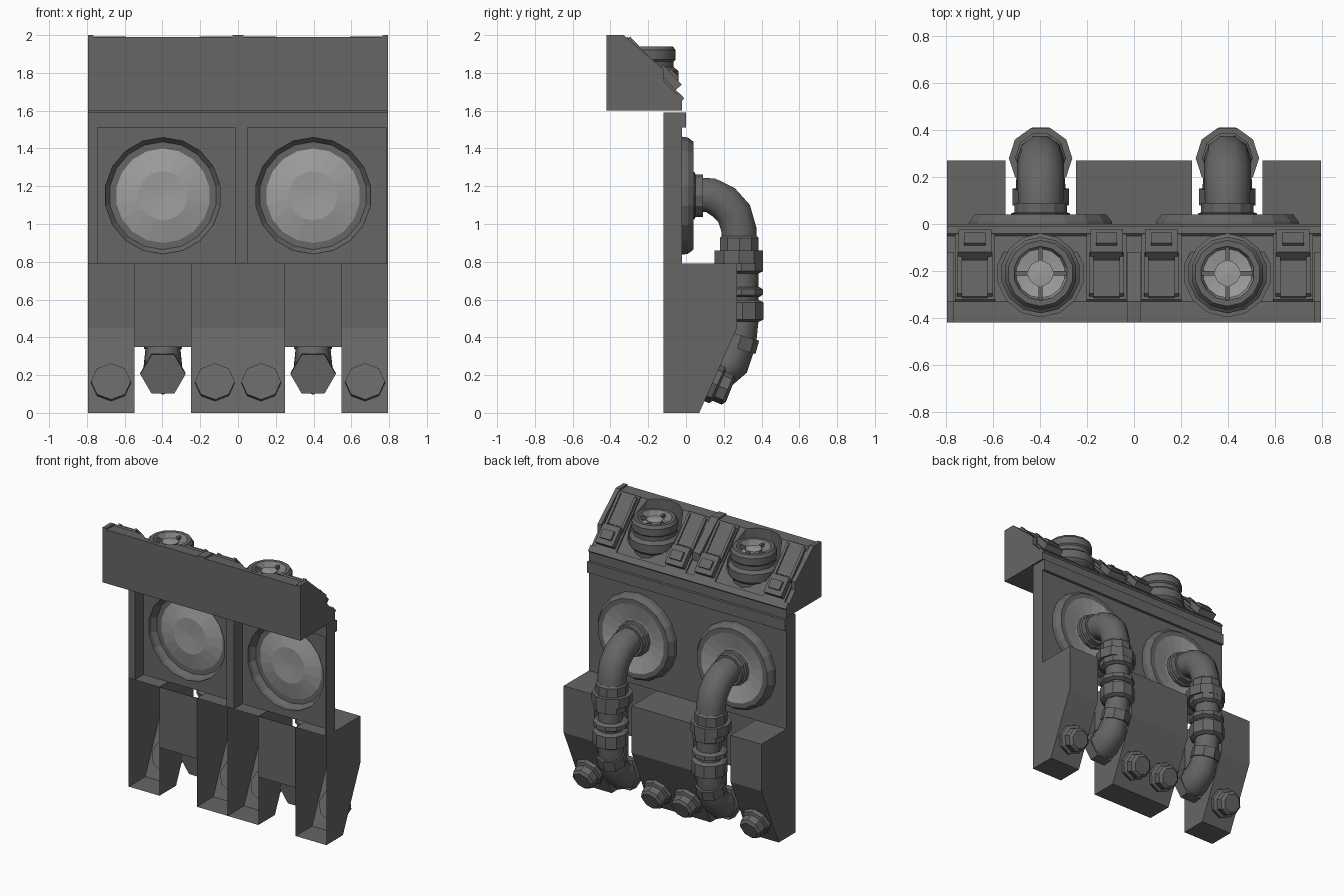
import bpy, bmesh, math
from mathutils import Vector

if "Cube" in bpy.data.objects:
    bpy.data.objects.remove(bpy.data.objects["Cube"])

H = 0.3975            # half width of one module


def material(name, rgb):
    m = bpy.data.materials.new(name)
    m.diffuse_color = (*rgb, 1)
    m.use_nodes = True
    m.node_tree.nodes["Principled BSDF"].inputs["Base Color"].default_value = m.diffuse_color
    return m


DARK = material("dark_metal", (.135, .132, .126))
BRIGHT = material("bright_metal", (.34, .34, .34))


def finish(name, bm, smooth=None, mat=DARK):
    bmesh.ops.remove_doubles(bm, verts=bm.verts, dist=1e-5)
    bmesh.ops.recalc_face_normals(bm, faces=bm.faces)
    me = bpy.data.meshes.new(name)
    bm.to_mesh(me)
    bm.free()
    me.materials.append(mat)
    ob = bpy.data.objects.new(name, me)
    bpy.context.collection.objects.link(ob)
    bpy.ops.object.select_all(action='DESELECT')
    ob.select_set(True)
    bpy.context.view_layer.objects.active = ob
    if smooth:
        bpy.ops.object.shade_smooth_by_angle(angle=math.radians(smooth))
    return ob


def prism(name, prof, x0, x1, skip=None):
    """Extrude a (y, z) profile along x; skip = index of a side left open."""
    bm = bmesh.new()
    a = [bm.verts.new((x0, y, z)) for y, z in prof]
    b = [bm.verts.new((x1, y, z)) for y, z in prof]
    bm.faces.new(a)
    bm.faces.new(b[::-1])
    n = len(prof)
    for i in range(n):
        if i != skip:
            j = (i + 1) % n
            bm.faces.new((a[i], a[j], b[j], b[i]))
    return finish(name, bm)


def box(name, x0, x1, y0, y1, z0, z1):
    return prism(name, [(y0, z0), (y1, z0), (y1, z1), (y0, z1)], x0, x1)


def loft(rings):
    bm = bmesh.new()
    vs = [[bm.verts.new(p) for p in r] for r in rings]
    n = len(vs[0])
    for r, s in zip(vs, vs[1:]):
        for i in range(n):
            j = (i + 1) % n
            bm.faces.new((r[i], r[j], s[j], s[i]))
    return bm, vs


def lathe(name, prof, c, axis, sides, smooth=None, mat=DARK):
    """Spin a (radius, height) profile about z or y."""
    rings = []
    for r, h in prof:
        ring = []
        for i in range(sides):
            t = 2 * math.pi * (i + 0.5) / sides
            u, v = r * math.cos(t), r * math.sin(t)
            ring.append(Vector(c) + Vector((u, v, h) if axis == 'z' else (u, h, v)))
        rings.append(ring)
    return finish(name, loft(rings)[0], smooth, mat)


def tube(name, cx, path, sides=10, smooth=None):
    """Sweep circles along a path of (y, z, radius) points."""
    rings = []
    for k, (y, z, r) in enumerate(path):
        p, q = path[max(k - 1, 0)], path[min(k + 1, len(path) - 1)]
        d = Vector((0, q[0] - p[0], q[1] - p[1])).normalized()
        side = Vector((0, -d.z, d.y))
        rings.append([Vector((cx, y, z)) + r * (math.cos(t) * Vector((1, 0, 0)) + math.sin(t) * side)
                      for t in (2 * math.pi * i / sides for i in range(sides))])
    bm, vs = loft(rings)
    bm.faces.new(vs[0])
    bm.faces.new(vs[-1])
    return finish(name, bm, smooth)


def slope(t, h):
    """Point (y, z) at fraction t down the sloped console top, raised by h."""
    return (-0.33 + 0.31 * t + 0.74 * h, 1.985 - 0.33 * t + 0.67 * h)


def slab(name, t0, t1, h, x0, x1):
    return prism(name, [slope(t0, -0.02), slope(t1, -0.02), slope(t1, h), slope(t0, h)], x0, x1)


def wall(name, cx):
    """Back wall with a round opening for the dish."""
    bm = bmesh.new()
    for pts in ([(cx - H, .79), (cx + H, .79), (cx + H, 1.6), (cx - H, 1.6)],
                [(cx + .308 * math.cos(math.pi * i / 9 + math.pi / 18),
                  1.15 + .308 * math.sin(math.pi * i / 9 + math.pi / 18)) for i in range(18)]):
        v = [bm.verts.new((x, -0.02, z)) for x, z in pts]
        for i in range(len(v)):
            bm.edges.new((v[i - 1], v[i]))
    bmesh.ops.triangle_fill(bm, edges=bm.edges[:], use_beauty=True)
    return finish(name, bm)


for cx in (-H, H):
    # Wall section
    wall("back_wall", cx)
    box("left_post", cx - H, cx - H + .05, -.12, -.02, .79, 1.51)
    box("right_post", cx + H - .012, cx + H, -.12, -.02, .79, 1.51)
    box("wall_ledge", cx - H, cx + H, -.12, 0, 1.51, 1.59)

    # Dish set in the wall
    lathe("dish_rim", [(.312, -.02), (.308, .01), (.285, .04), (.25, .04)], (cx, 0, 1.15), 'y', 18)
    lathe("dish", [(.25, .04), (.13, .012), (0, .02)], (cx, 0, 1.15), 'y', 18, mat=BRIGHT)

    # Hollow base blocks, open at the front, each with a bolt
    for s in (-1, 1):
        xs = sorted((cx + s * H, cx + s * .15))
        prism("base_block", [(-.12, 0), (.07, 0), (.27, .45), (.27, .79), (-.12, .79)], *xs, skip=4)
        bx = cx + s * .275
        tube("bolt", bx, [(.12, .167, .105), (.165, .147, .105), (.175, .142, .085),
                          (.22, .123, .085), (.235, .117, .065)], 8)
    box("slot_panel", cx - .15, cx + .15, -.12, -.115, .35, .79)

    # Pipe from the dish down into the slot
    tube("pipe_flange", cx, [(.02, 1.15, .125), (.045, 1.15, .125), (.05, 1.15, .112), (.09, 1.15, .112)], 12)
    tube("pipe_elbow", cx, [(.05, 1.155, .095), (.13, 1.152, .097), (.2, 1.115, .1), (.255, 1.055, .1),
                            (.28, .97, .098), (.283, .84, .1)], 10, 50)
    tube("pipe_neck", cx, [(.282, .94, .095), (.282, .925, .108), (.282, .85, .108)], 10)
    tube("pipe_collar", cx, [(.28, .86, .135), (.28, .79, .135)], 10)
    tube("pipe_lower", cx, [(.29, .8, .095), (.3, .72, .085), (.3, .5, .085), (.285, .38, .088),
                            (.24, .27, .1), (.17, .215, .105), (.09, .2, .105)], 8, 50)
    for y, z, w in ((.295, .77, .02), (.295, .64, .015), (.298, .54, .045)):
        tube("pipe_ring", cx, [(y, z + w + .012, .095), (y, z + w, .118), (y, z - w, .118),
                               (y, z - w - .012, .095)], 10)
    tube("pipe_bend_ring", cx, [(.293, .41, .098), (.272, .34, .1)], 8)
    tube("pipe_end", cx, [(.15, .212, .12), (.08, .205, .12)], 6)

    # Console with sloped top, hollowed round the cap
    cy = -.21
    body = prism("console_body", [(-.42, 1.6), (-.42, 1.99), slope(0, 0), slope(1, 0), (-.02, 1.6)],
                 cx - H, cx + H)
    cutter = lathe("cap_cutter", [(0, 1.76), (.185, 1.76), (.185, 2.1), (0, 2.1)], (cx, cy, 0), 'z', 14)
    cutter.hide_render = True
    mod = body.modifiers.new("cap_well", 'BOOLEAN')
    mod.operation, mod.object, mod.solver = 'DIFFERENCE', cutter, 'EXACT'
    bpy.context.view_layer.objects.active = body
    bpy.ops.object.modifier_apply(modifier=mod.name)
    bpy.data.objects.remove(cutter)
    for x0, x1 in ((cx - H, cx - H + .03), (cx + H - .03, cx + H)):
        prism("console_cheek", [(-.42, 1.67), (-.42, 2), (-.33, 2), (-.12, 1.82), (-.12, 1.67)], x0, x1)
    slab("console_lip", .9, 1.0, .015, cx - H, cx + H)

    # Round cap with four spokes
    lathe("cap", [(.15, 1.66), (.15, 1.73), (.17, 1.75), (.17, 1.81), (.145, 1.83), (.145, 1.86),
                  (.155, 1.87), (.155, 1.92), (.14, 1.94), (.115, 1.94)], (cx, cy, 0), 'z', 14, 30)
    lathe("cap_bowl", [(.115, 1.94), (.105, 1.88), (0, 1.86)], (cx, cy, 0), 'z', 14, mat=BRIGHT)
    lathe("cap_hub", [(0, 1.86), (.055, 1.86), (.055, 1.925), (0, 1.93)], (cx, cy, 0), 'z', 12, mat=BRIGHT)
    box("cap_spoke", cx - .12, cx + .12, cy - .009, cy + .009, 1.9, 1.922)
    box("cap_spoke", cx - .009, cx + .009, cy - .12, cy + .12, 1.9, 1.922)

    # Latches either side of the cap
    for s in (-1, 1):
        lx = cx + s * .28
        slab("latch_plate", .0, .92, .012, lx - .085, lx + .085)
        slab("latch_panel", .02, .52, .02, lx - .055, lx + .055)
        slab("latch_block", .55, .86, .055, lx - .07, lx + .07)
        slab("latch_grip", .64, .78, .07, lx - .045, lx + .045)
        for e in (-1, 1):
            slab("latch_rail", .04, .6, .03, lx + e * .065 - .01, lx + e * .065 + .01)
